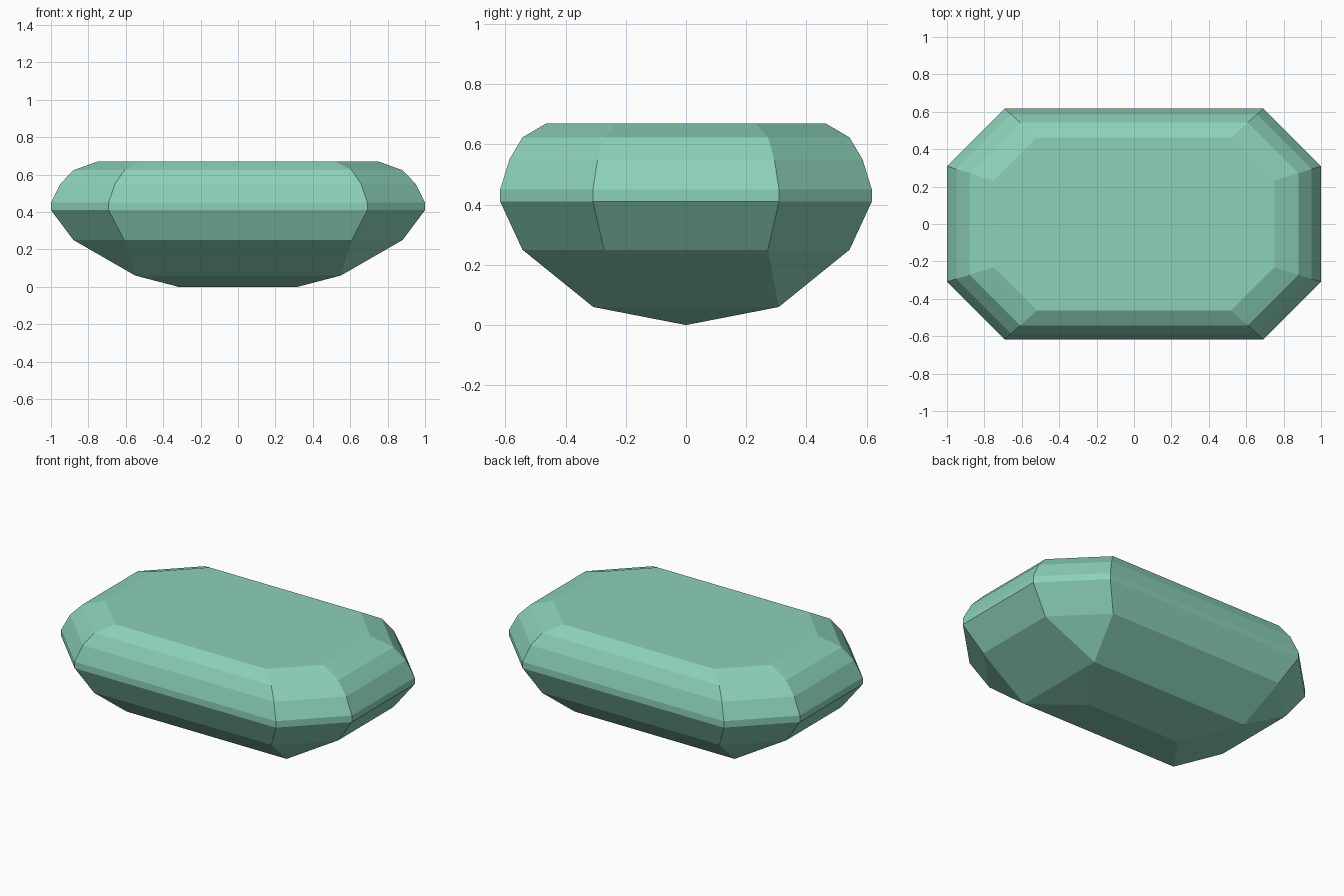
import bpy
import bmesh

cube = bpy.data.objects.get("Cube")
if cube:
    bpy.data.objects.remove(cube)

HALF_X, HALF_Y, CHAMFER = 1.0, 0.617, 0.308

mat = bpy.data.materials.new("pale green gem")
mat.use_nodes = True
colour = (0.26, 0.64, 0.48, 1)
mat.diffuse_color = colour
mat.node_tree.nodes["Principled BSDF"].inputs["Base Color"].default_value = colour

bm = bmesh.new()


def octagon(scale, z):
    """Chamfered rectangle ring, starting at the right end and going round."""
    x, y, c = HALF_X * scale, HALF_Y * scale, CHAMFER * scale
    points = [(x, -y + c), (x, y - c), (x - c, y), (c - x, y),
              (-x, y - c), (-x, c - y), (c - x, -y), (x - c, -y)]
    return [bm.verts.new((px, py, z)) for px, py in points]


# Crown, girdle and upper pavilion: scaled rings from the table downwards
profile = [(0.75, 0.67), (0.88, 0.623), (0.95, 0.55), (1, 0.45), (1, 0.41), (0.88, 0.25)]
rings = [octagon(scale, z) for scale, z in profile]
bm.faces.new(rings[0])
for upper, lower in zip(rings, rings[1:]):
    for i in range(8):
        j = (i + 1) % 8
        bm.faces.new((upper[i], lower[i], lower[j], upper[j]))

# Lower pavilion: each chamfer closes to one corner of a rectangle
base = rings[-1]
corners = [bm.verts.new((x, y, 0.06)) for x, y in
           ((0.55, -0.308), (0.55, 0.308), (-0.55, 0.308), (-0.55, -0.308))]
for i in range(4):
    a, b, c = base[2 * i], base[2 * i + 1], base[(2 * i + 2) % 8]
    p, q = corners[i], corners[(i + 1) % 4]
    bm.faces.new((a, p, q, b))
    bm.faces.new((b, q, c)) if i < 3 else bm.faces.new((b, corners[0], c))

# Keel along the bottom
right, left = (bm.verts.new((x, 0, 0)) for x in (0.32, -0.32))
bm.faces.new((corners[0], right, corners[1]))
bm.faces.new((corners[1], right, left, corners[2]))
bm.faces.new((corners[2], left, corners[3]))
bm.faces.new((corners[3], left, right, corners[0]))

bmesh.ops.recalc_face_normals(bm, faces=bm.faces)
mesh = bpy.data.meshes.new("cut_gem")
bm.to_mesh(mesh)
bm.free()
mesh.materials.append(mat)
bpy.context.collection.objects.link(bpy.data.objects.new("cut_gem", mesh))
